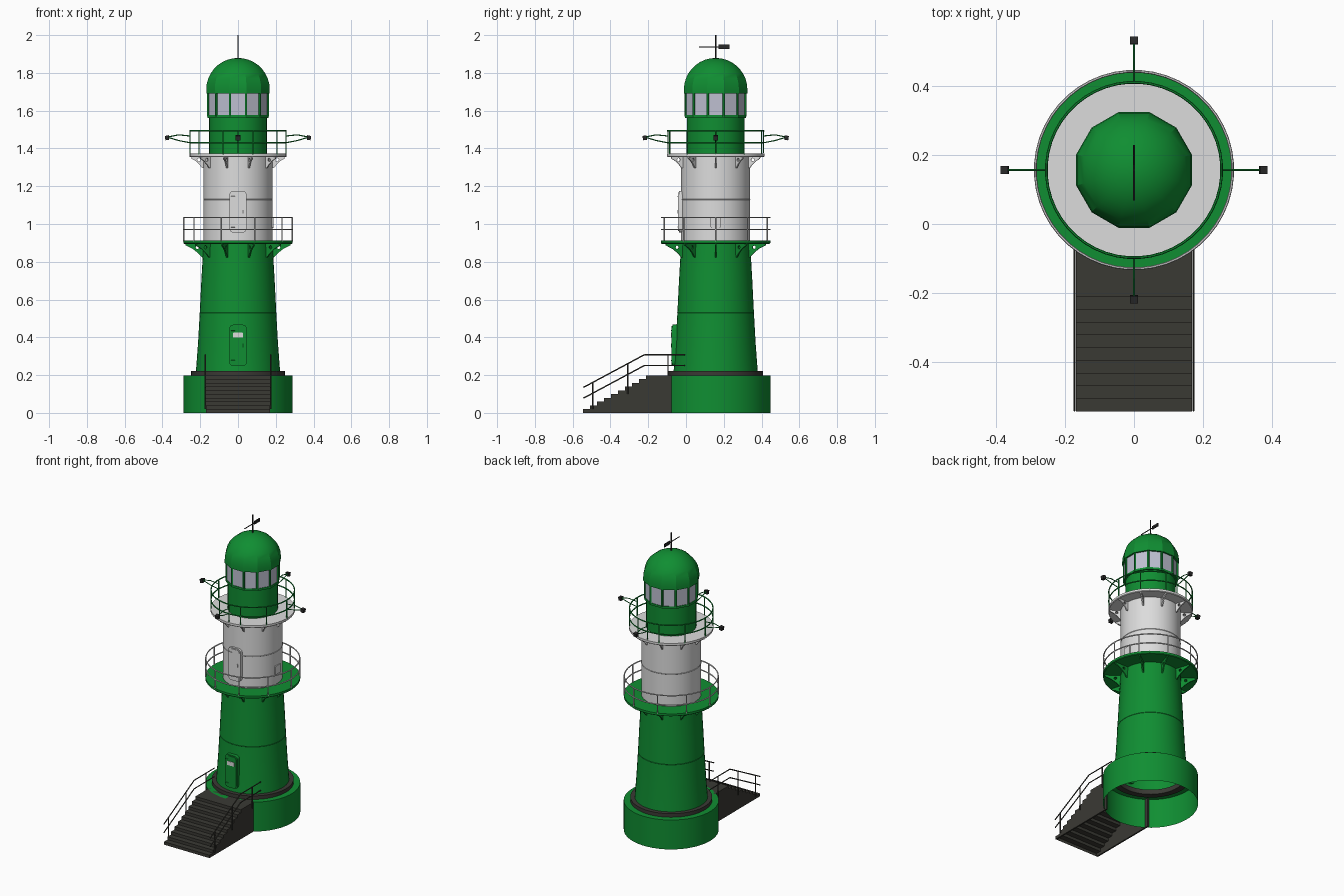
import bpy, bmesh, math
from mathutils import Matrix, Vector

if "Cube" in bpy.data.objects:
    bpy.data.objects.remove(bpy.data.objects["Cube"])

CY = 0.157                      # tower axis lies at x = 0, y = CY
AXIS = Vector((0, CY, 0))


def material(name, rgb):
    m = bpy.data.materials.new(name)
    m.diffuse_color = (*rgb, 1)
    m.use_nodes = True
    m.node_tree.nodes["Principled BSDF"].inputs["Base Color"].default_value = m.diffuse_color
    return m


GREEN = material("signal green", (0.005, 0.27, 0.032))
WHITE = material("white paint", (0.72, 0.72, 0.72))
DARK = material("dark stone grey", (0.042, 0.041, 0.034))
GLASS = material("pale glass", (0.52, 0.53, 0.64))
IRON = material("black iron", (0.022, 0.022, 0.022))


def add(name, mesh, mat, matrix=None):
    ob = bpy.data.objects.new(name, mesh)
    bpy.context.collection.objects.link(ob)
    if not mesh.materials:
        mesh.materials.append(mat)
    if matrix:
        ob.matrix_world = matrix
    return ob


def from_bm(name, bm, mat):
    mesh = bpy.data.meshes.new(name)
    bm.to_mesh(mesh)
    bm.free()
    return add(name, mesh, mat)


def lathe(name, profile, mat, segs=48, closed=False):
    """Spin (radius, z) points round the tower axis."""
    bm = bmesh.new()
    rings = []
    for r, z in profile:
        ang = [(j + 0.5) * math.tau / segs for j in range(segs)]
        rings.append([bm.verts.new((r * math.cos(a), CY + r * math.sin(a), z)) for a in ang])
    pairs = list(zip(rings, rings[1:])) + ([(rings[-1], rings[0])] if closed else [])
    for a, b in pairs:
        for j in range(segs):
            k = (j + 1) % segs
            bm.faces.new((a[j], a[k], b[k], b[j]))
    bmesh.ops.remove_doubles(bm, verts=bm.verts, dist=1e-5)
    return from_bm(name, bm, mat)


def tubes(name, paths, r, mat, sides=6):
    """Thin rods along straight point-to-point paths."""
    bm = bmesh.new()
    for path in paths:
        for p, q in zip(path, path[1:]):
            p, q = Vector(p), Vector(q)
            d = q - p
            m = Matrix.Translation((p + q) / 2) @ d.to_track_quat('Z', 'Y').to_matrix().to_4x4()
            bmesh.ops.create_cone(bm, cap_ends=True, segments=sides, radius1=r, radius2=r,
                                  depth=d.length, matrix=m)
    return from_bm(name, bm, mat)


def flat_mesh(name, outlines, thick):
    """Filled 2D outline (later outlines cut holes) with thickness."""
    cu = bpy.data.curves.new(name, 'CURVE')
    cu.dimensions, cu.fill_mode, cu.extrude = '2D', 'BOTH', thick / 2
    for pts in outlines:
        s = cu.splines.new('POLY')
        s.points.add(len(pts) - 1)
        s.use_cyclic_u = True
        for p, (x, y) in zip(s.points, pts):
            p.co = (x, y, 0, 1)
    tmp = bpy.data.objects.new(name, cu)
    bpy.context.collection.objects.link(tmp)
    mesh = bpy.data.meshes.new_from_object(tmp.evaluated_get(bpy.context.evaluated_depsgraph_get()))
    bpy.data.objects.remove(tmp)
    mesh.materials.clear()
    return mesh


def upright(u, origin):
    """Matrix that stands a flat outline up, its x axis along u."""
    u = Vector(u)
    up = Vector((0, 0, 1))
    return Matrix.Translation(origin) @ Matrix((u, up, u.cross(up))).transposed().to_4x4()


def round_rect(x0, x1, y0, y1, r, n=5):
    pts = []
    for cx, cy, a0 in ((x1 - r, y1 - r, 0), (x0 + r, y1 - r, 90), (x0 + r, y0 + r, 180), (x1 - r, y0 + r, 270)):
        for i in range(n + 1):
            a = math.radians(a0 + 90 * i / n)
            pts.append((cx + r * math.cos(a), cy + r * math.sin(a)))
    return pts


def circle(cx, cy, r, n=10):
    return [(cx + r * math.cos(i * math.tau / n), cy + r * math.sin(i * math.tau / n)) for i in range(n)]


def polar(deg, r, z):           # degrees measured from the front (-y)
    a = math.radians(deg - 90)
    return Vector((r * math.cos(a), CY + r * math.sin(a), z))


# Base drum and plinth ring (open underneath)
lathe("base_drum", [(0.29, 0), (0.29, 0.198), (0.245, 0.198)], GREEN)
lathe("plinth_ring", [(0.21, 0.19), (0.25, 0.19), (0.25, 0.222), (0.21, 0.222)], DARK, closed=True)

# Tower shafts
lathe("lower_tower", [(0.223, 0.222), (0.212, 0.37), (0.203, 0.53), (0.195, 0.69), (0.187, 0.83), (0.184, 0.9)], GREEN)
lathe("upper_tower", [(0.183, 0.91), (0.183, 1.13), (0.183, 1.365)], WHITE)
lathe("lower_tower_seam", circle(0.2025, 0.53, 0.002, 4), GREEN, closed=True)
lathe("upper_tower_seam", circle(0.183, 1.13, 0.002, 4), WHITE, closed=True)

# Galleries: deck, ten brackets, railing with ten posts
for level, z, rad, drop, deck_mat, rail_mat in (("lower", 0.913, 0.29, 0.075, GREEN, WHITE),
                                                ("upper", 1.372, 0.258, 0.06, WHITE, GREEN)):
    lathe(level + "_gallery_deck", [(0.15, z - 0.018), (rad - 0.004, z - 0.018), (rad, z - 0.014),
                                    (rad, z), (0.15, z)], deck_mat, closed=True)
    t, w = z - 0.016, rad - 0.19
    outline = [(0.178, t), (rad - 0.01, t), (rad - 0.012, t - 0.01), (0.19 + w * 0.5, t - drop * 0.38),
               (0.19 + w * 0.2, t - drop * 0.7), (0.19, t - drop), (0.178, t - drop)]
    mesh = flat_mesh(level + "_bracket", [outline, circle(0.19 + w * 0.25, t - drop * 0.27, 0.009)], 0.008)
    for k in range(10):
        u = (polar(18 + 36 * k, 1, 0) - AXIS)
        add(f"{level}_bracket_{k + 1}", mesh, deck_mat, upright(u, AXIS))
    for nm, h in (("top", 0.121), ("middle", 0.058)):
        lathe(f"{level}_{nm}_rail", circle(rad - 0.003, z + h, 0.004, 6), rail_mat, closed=True)
    tubes(level + "_rail_posts", [[polar(18 + 36 * k, rad - 0.003, z - 0.005), polar(18 + 36 * k, rad - 0.003, z + 0.121)]
                                  for k in range(10)], 0.0035, rail_mat)

# Lantern: round drum, twelve-sided glazing, frame and dome
lathe("lantern_drum", [(0.153, 1.365), (0.153, 1.572)], GREEN)
lathe("lantern_glass", [(0.163, 1.57), (0.163, 1.70)], GLASS, 12)
lathe("lantern_sill", [(0.14, 1.562), (0.167, 1.562), (0.167, 1.576), (0.14, 1.576)], GREEN, 12, True)
tubes("lantern_mullions", [[polar(15 + 30 * k, 0.163, 1.57), polar(15 + 30 * k, 0.163, 1.70)]
                           for k in range(12)], 0.007, GREEN)
dome = [(0.14, 1.69), (0.174, 1.69), (0.174, 1.712)]
dome += [(0.174 * math.cos(a), 1.712 + 0.167 * math.sin(a)) for a in (math.pi / 18 * i for i in range(1, 9))]
lathe("dome_roof", dome + [(0, 1.879)], GREEN, 12)

# Wind vane on a thin mast
tubes("mast", [[(0, CY, 1.87), (0, CY, 2.0)]], 0.0035, IRON)
tubes("vane_rod", [[(0, 0.068, 1.938), (0, 0.23, 1.938)]], 0.003, IRON)
add("vane_flag", flat_mesh("vane_flag", [[(0.172, 1.927), (0.23, 1.927), (0.23, 1.95), (0.172, 1.95)]], 0.004),
    IRON, upright((0, 1, 0), (0, 0, 0)))

# Four floodlights on arms from the upper rail
for k in range(4):
    d = 90 * k
    tubes(f"lamp_arm_{k + 1}", [[polar(d, 0.253, 1.43), polar(d, 0.315, 1.442), polar(d, 0.375, 1.46)],
                                [polar(d, 0.253, 1.466), polar(d, 0.315, 1.472), polar(d, 0.375, 1.46)],
                                [polar(d, 0.253, 1.375), polar(d, 0.253, 1.49)]], 0.003, GREEN)
    lamp = flat_mesh("lamp", [[(0.364, 1.446), (0.384, 1.443), (0.388, 1.466), (0.366, 1.47)]], 0.024)
    add(f"lamp_{k + 1}", lamp, IRON, upright(polar(d, 1, 0) - AXIS, AXIS))

# Doors, door window, hinges, handles and side hatch
front = (1, 0, 0)
for nm, z0, y, mat in (("lower", 0.247, -0.06, GREEN), ("upper", 0.955, -0.026, WHITE)):
    z1 = z0 + 0.22
    add(nm + "_door_frame", flat_mesh("frame", [round_rect(-0.046, 0.046, z0, z1, 0.022)], 0.024), mat, upright(front, (0, y, 0)))
    add(nm + "_door_leaf", flat_mesh("leaf", [round_rect(-0.039, 0.039, z0 + 0.007, z1 - 0.007, 0.018)], 0.006),
        mat, upright(front, (0, y - 0.013, 0)))
    tubes(nm + "_door_hinges", [[(-0.036, y - 0.017, z0 + h), (-0.016, y - 0.017, z0 + h)] for h in (0.03, 0.19)]
          + [[(0.026, y - 0.017, z0 + 0.1), (0.026, y - 0.017, z0 + 0.12)]], 0.003, mat)
add("door_window", flat_mesh("door_window", [round_rect(-0.026, 0.026, 0.398, 0.425, 0.003)], 0.004),
    WHITE, upright(front, (0, -0.077, 0)))
add("side_hatch", flat_mesh("side_hatch", [round_rect(-0.026, 0.026, 0.98, 1.037, 0.003)], 0.012),
    WHITE, upright((0, 1, 0), (0.183, CY, 0)))

# Stairs: folded tread sheet between two side plates, open underneath
N, RUN, RISE, Y0, Y1 = 10, 0.037, 0.0198, -0.545, -0.06
prof = [(Y0, 0)]
for i in range(N):
    prof += [(Y0 + RUN * i, RISE * (i + 1)), (Y0 + RUN * (i + 1) if i < N - 1 else Y1, RISE * (i + 1))]
bm = bmesh.new()
rows = [[bm.verts.new((x, y, z)) for x in (-0.165, 0.165)] for y, z in prof]
for a, b in zip(rows, rows[1:]):
    bm.faces.new((a[0], a[1], b[1], b[0]))
from_bm("stair_treads", bm, DARK)
side = flat_mesh("stair_side", [prof + [(Y1, 0)]], 0.01)
for nm, s in (("left", -1), ("right", 1)):
    add(f"{nm}_stair_side", side, DARK, upright((0, 1, 0), (s * 0.164, 0, 0)))
    x = s * 0.173
    rails = [[(x, -0.547 + 0.004, z), (x, -0.22, z + 0.173), (x, -0.005, z + 0.173)] for z in (0.135, 0.078)]
    posts = [[(x, y, zb), (x, y, zt)] for y, zb, zt in ((-0.494, 0.02, 0.161), (-0.308, 0.1, 0.26), (-0.095, 0.165, 0.308))]
    tubes(f"{nm}_stair_rail", rails + posts, 0.0035, DARK)

# Smooth the round parts, keep hard edges
bpy.ops.object.select_all(action='DESELECT')
for ob in bpy.context.scene.objects:
    ob.select_set(True)
    bpy.context.view_layer.objects.active = ob
bpy.ops.object.shade_smooth_by_angle(angle=math.radians(25))
